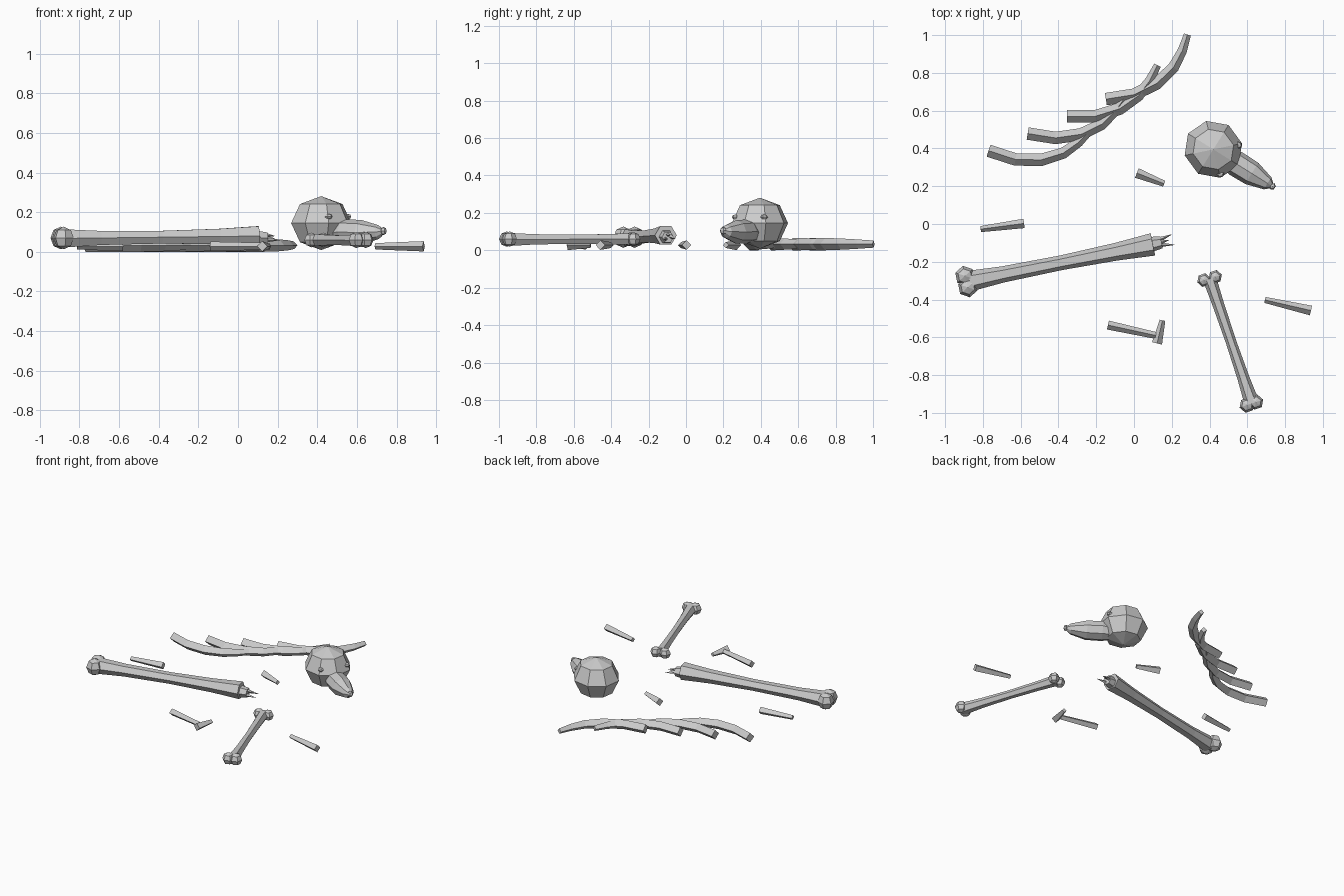
import bpy, bmesh, math
from mathutils import Vector, Matrix

if "Cube" in bpy.data.objects:
    bpy.data.objects.remove(bpy.data.objects["Cube"])

bone = bpy.data.materials.new("bone_grey")
bone.diffuse_color = (0.6, 0.6, 0.6, 1)
bone.use_nodes = True
bone.node_tree.nodes["Principled BSDF"].inputs["Base Color"].default_value = bone.diffuse_color


def finish(bm, name):
    bmesh.ops.recalc_face_normals(bm, faces=bm.faces)
    me = bpy.data.meshes.new(name)
    bm.to_mesh(me)
    bm.free()
    me.materials.append(bone)
    ob = bpy.data.objects.new(name, me)
    bpy.context.collection.objects.link(ob)
    return ob


def tube(name, pts, radii, sides=4, flat=1.0):
    """Faceted tube along pts, radii per point, flat = height / width."""
    bm = bmesh.new()
    pts = [Vector(p) for p in pts]
    rings = []
    for i, (p, r) in enumerate(zip(pts, radii)):
        d = (pts[min(i + 1, len(pts) - 1)] - pts[max(i - 1, 0)]).normalized()
        side = d.cross(Vector((0, 0, 1))).normalized()
        up = side.cross(d)
        ring = []
        for k in range(sides):
            a = math.tau * k / sides
            ring.append(bm.verts.new(p + side * r * math.cos(a) + up * r * flat * math.sin(a)))
        rings.append(ring)
    for a, b in zip(rings, rings[1:]):
        for k in range(sides):
            n = (k + 1) % sides
            bm.faces.new((a[k], a[n], b[n], b[k]))
    bm.faces.new(rings[0])
    bm.faces.new(rings[-1])
    return finish(bm, name)


def ball(name, loc, size, yaw=0.0, seg=6, rings=4):
    bm = bmesh.new()
    m = Matrix.Translation(loc) @ Matrix.Rotation(yaw, 4, 'Z') @ Matrix.Diagonal((*size, 1))
    bmesh.ops.create_uvsphere(bm, u_segments=seg, v_segments=rings, radius=1, matrix=m)
    return finish(bm, name)


def along(a, b, ts):
    a, b = Vector(a), Vector(b)
    return [a.lerp(b, t) for t in ts]


# large broken leg bone
yaw = math.atan2(0.195, 0.96)
tube("large_bone_shaft",
     along((-0.87, -0.302, 0.068), (0.1, -0.108, 0.08), (0, 0.18, 0.5, 0.8, 1)),
     (0.055, 0.043, 0.039, 0.047, 0.06), 6, 0.95)
for i, (x, y) in enumerate(((-0.895, -0.275), (-0.88, -0.335))):
    ball(f"large_bone_knob_{i}", (x, y, 0.07), (0.054, 0.054, 0.057), yaw)
# broken end with splinters
tube("broken_core", [(0.08, -0.11, 0.072), (0.145, -0.097, 0.07)], (0.042, 0.032), 6)
splinters = (((0.13, -0.085, 0.075), (0.2, -0.055, 0.06)),
             ((0.13, -0.11, 0.06), (0.215, -0.11, 0.06)),
             ((0.13, -0.1, 0.085), (0.185, -0.085, 0.08)))
for i, (a, b) in enumerate(splinters):
    tube(f"splinter_{i}", [a, b], (0.014, 0.001), 4)

# small whole leg bone
tube("small_bone_shaft",
     along((0.4, -0.29, 0.06), (0.625, -0.95, 0.058), (0, 0.2, 0.5, 0.8, 1)),
     (0.036, 0.031, 0.028, 0.032, 0.04), 6)
for i, (x, y, r) in enumerate(((0.37, -0.297, 0.037), (0.43, -0.28, 0.037),
                               (0.598, -0.959, 0.041), (0.645, -0.943, 0.041))):
    ball(f"small_bone_knob_{i}", (x, y, 0.06), (r, r, r), math.radians(-71))

# ribs: one curve, fanned out
curve = ((0, 0), (0.15, 0), (0.28, 0.04), (0.38, 0.11), (0.44, 0.19), (0.48, 0.27))
for i in range(4):
    rot = Matrix.Rotation(math.radians(9 * (i - 2)), 3, 'Z')
    base = Vector((-0.77 + 0.207 * i, 0.388 + 0.091 * i, 0.033))
    pts = [base + rot @ Vector((x, y, 0)) for x, y in curve]
    tube(f"rib_{i}", pts, (0.033, 0.033, 0.033, 0.03, 0.025, 0.019), 4, 1.0)

# skull
face = math.radians(-32)
centre = Vector((0.42, 0.395, 0.145))
turn = Matrix.Rotation(face, 3, 'Z')
ball("skull_dome", centre, (0.158, 0.152, 0.136), face, 8, 4)
snout = [centre + turn @ Vector((x, 0, z)) for x, z in
         ((0.08, -0.05), (0.14, -0.045), (0.24, -0.047), (0.34, -0.045), (0.365, -0.042))]
tube("snout", snout, (0.055, 0.068, 0.066, 0.037, 0.015), 8, 0.95)
ball("nose", centre + turn @ Vector((0.37, 0, -0.04)), (0.016, 0.02, 0.02), face, 6, 4)
for s in (-1, 1):
    a = face + s * math.radians(42)
    ball("eye_left" if s > 0 else "eye_right",
         centre + Vector((0.135 * math.cos(a), 0.135 * math.sin(a), 0.033)),
         (0.02, 0.02, 0.014), a, 6, 4)

# loose bone shards: start, end, start radius, end radius
shards = (((0.015, 0.27), (0.16, 0.213), 0.027, 0.016),
          ((-0.812, -0.027), (-0.582, 0.003), 0.016, 0.025),
          ((0.693, -0.402), (0.937, -0.458), 0.016, 0.026),
          ((-0.138, -0.535), (0.115, -0.59), 0.024, 0.018),
          ((0.151, -0.51), (0.122, -0.632), 0.015, 0.027))
for i, (a, b, r0, r1) in enumerate(shards):
    tube(f"shard_{i}", [(*a, 0.028), (*b, 0.028)], (r0, r1), 4)
